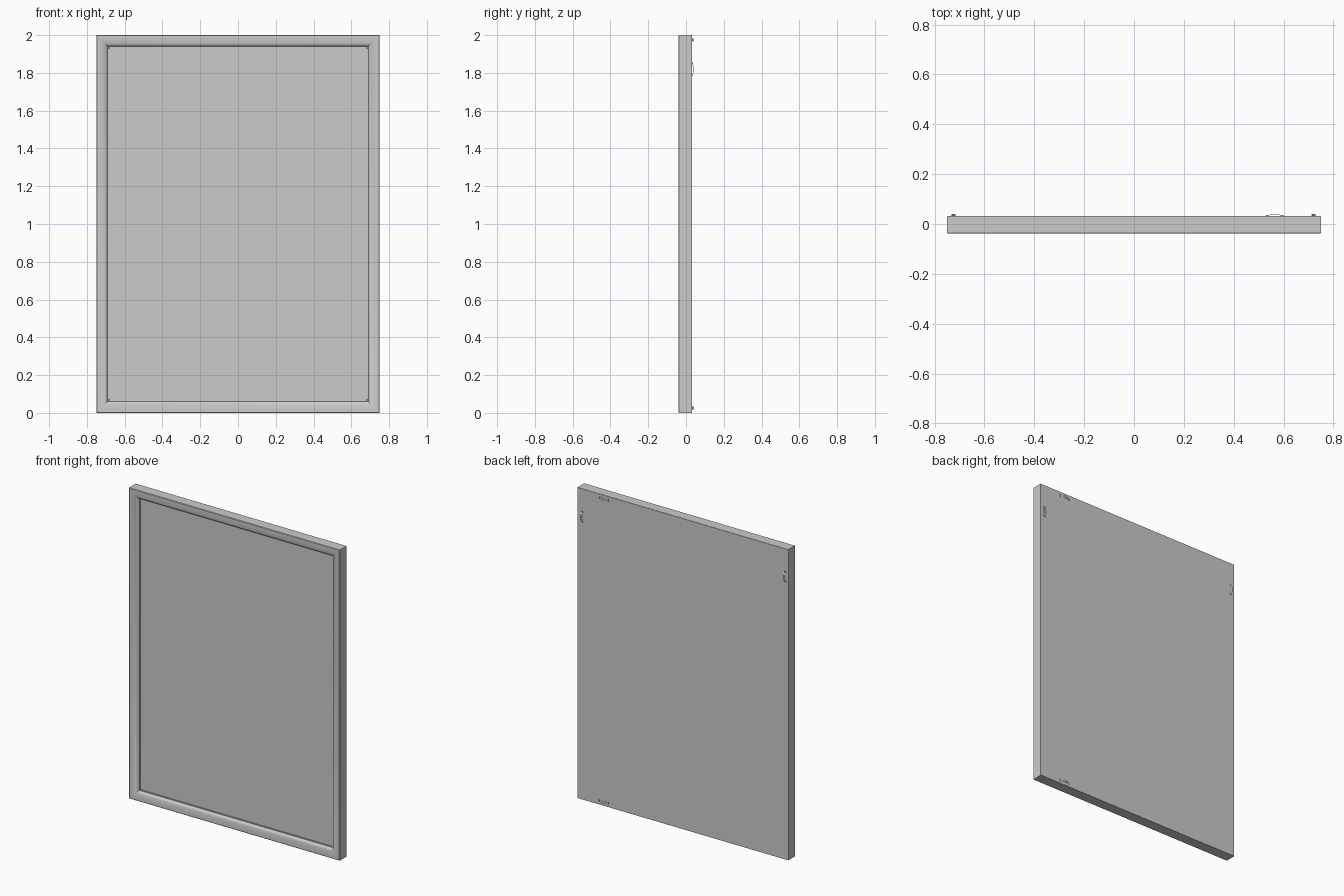
import bpy, bmesh, math
from mathutils import Vector

if "Cube" in bpy.data.objects:
    bpy.data.objects.remove(bpy.data.objects["Cube"])

def material(name, c):
    m = bpy.data.materials.new(name)
    m.diffuse_color = (*c, 1)
    m.use_nodes = True
    m.node_tree.nodes["Principled BSDF"].inputs["Base Color"].default_value = m.diffuse_color
    return m

GREY = material("plain grey", (0.6, 0.6, 0.6))
BACK = 0.031

def finish(name, bm, angle=30):
    bmesh.ops.recalc_face_normals(bm, faces=bm.faces)
    me = bpy.data.meshes.new(name)
    bm.to_mesh(me)
    bm.free()
    ob = bpy.data.objects.new(name, me)
    bpy.context.collection.objects.link(ob)
    me.materials.append(GREY)
    bpy.ops.object.select_all(action='DESELECT')
    ob.select_set(True)
    bpy.context.view_layer.objects.active = ob
    bpy.ops.object.shade_smooth_by_angle(angle=math.radians(angle))
    return ob

# Mitred frame: section as (inset from outer edge, y), sloping in to the panel
section = [(0, BACK), (0, -0.036), (0.003, -0.039), (0.010, -0.039)]
for i in range(1, 9):
    a = math.pi / 2 * i / 8
    section.append((0.010 + 0.050 * math.sin(a), -0.039 + 0.022 * (1 - math.cos(a))))
section += [(0.065, -0.017), (0.065, BACK)]
bm = bmesh.new()
rings = []
for sx, sz in ((-1, -1), (1, -1), (1, 1), (-1, 1)):
    rings.append([bm.verts.new((sx * (0.75 - d), y, 1 + sz * (1 - d))) for d, y in section])
n = len(section)
for k in range(4):
    a, b = rings[k], rings[(k + 1) % 4]
    for i in range(n):
        j = (i + 1) % n
        bm.faces.new((a[i], a[j], b[j], b[i]))
finish("frame", bm)

# Picture panel with small rounded corners, filling the opening to the back
bm = bmesh.new()
loop = []
r = 0.012
for k, (sx, sz) in enumerate(((1, 1), (-1, 1), (-1, -1), (1, -1))):
    for i in range(5):
        a = math.pi / 2 * (k + i / 4)
        loop.append(bm.verts.new((sx * (0.685 - r) + r * math.cos(a), -0.012,
                                  1 + sz * (0.935 - r) + r * math.sin(a))))
face = bm.faces.new(loop)
ext = bmesh.ops.extrude_face_region(bm, geom=[face])
bmesh.ops.translate(bm, vec=(0, BACK + 0.012, 0),
                    verts=[v for v in ext["geom"] if isinstance(v, bmesh.types.BMVert)])
finish("panel", bm)

# Thin backing sheet
bm = bmesh.new()
bmesh.ops.create_cube(bm, size=1)
for v in bm.verts:
    v.co = Vector((v.co.x * 1.496, BACK - 0.001 + v.co.y * 0.004, 1 + v.co.z * 1.996))
finish("backing_sheet", bm)

# Sawtooth hanger: arched toothed strip with a flat screwed tab at each end
def hanger(name, x, z, upright):
    bm = bmesh.new()
    def put(u, h, w):
        return (x + w, BACK + h, z + u) if upright else (x + u, BACK + h, z + w)
    N = 16
    rows = []
    for i in range(N + 1):
        t = i / N
        u = (t - 0.5) * 0.07
        s = min(1, max(0, (0.5 - abs(t - 0.5) - 0.12) / 0.2))
        h = 0.0055 * math.sin(s * math.pi / 2) + 0.001
        low = -0.008 + (0.004 if i % 2 and s > 0 else 0)
        rows.append([bm.verts.new(put(u, hh, w)) for hh, w in
                     ((h, low), (h + 0.002, low), (h + 0.002, 0.008), (h, 0.008))])
    for a, b in zip(rows, rows[1:]):
        for i in range(4):
            j = (i + 1) % 4
            bm.faces.new((a[i], a[j], b[j], b[i]))
    bm.faces.new(rows[0])
    bm.faces.new(rows[-1])
    # screw heads
    for u in (-0.031, 0.031):
        ring = [[bm.verts.new(put(u + 0.0035 * math.cos(k * math.pi / 4), h,
                                  0.0035 * math.sin(k * math.pi / 4))) for k in range(8)]
                for h in (0.002, 0.005)]
        for k in range(8):
            m = (k + 1) % 8
            bm.faces.new((ring[0][k], ring[0][m], ring[1][m], ring[1][k]))
        bm.faces.new(ring[1])
        bm.faces.new(ring[0])
    finish(name, bm)

hanger("hanger_top", 0.565, 1.975, False)
hanger("hanger_bottom", 0.565, 0.025, False)
hanger("hanger_left", -0.725, 1.82, True)
hanger("hanger_right", 0.72, 1.82, True)
